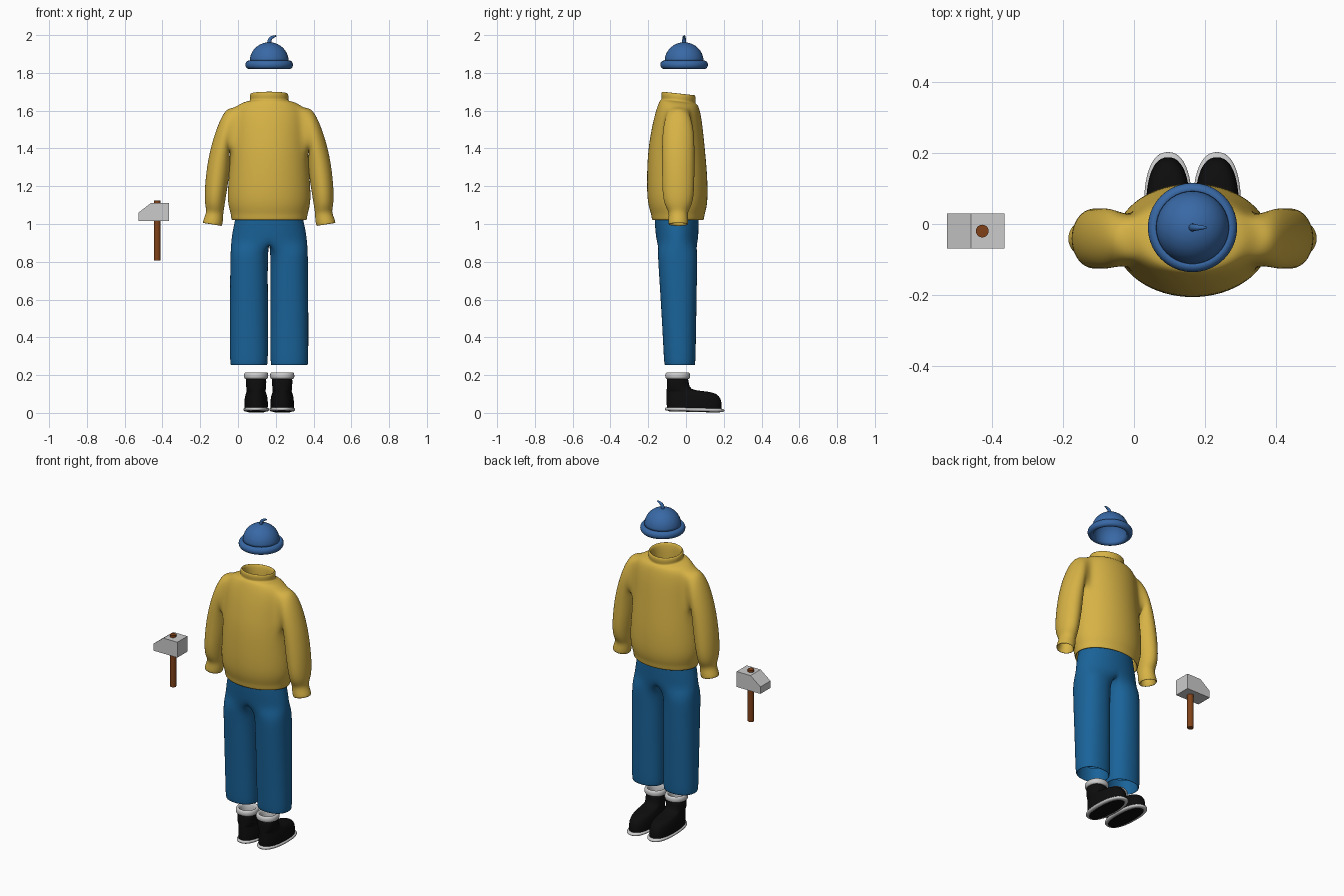
import bpy, bmesh
from math import sin, cos, pi, radians
from mathutils import Vector

if "Cube" in bpy.data.objects:
    bpy.data.objects.remove(bpy.data.objects["Cube"])

CX = 0.165  # centre line of the clothed figure


def material(name, rgb):
    m = bpy.data.materials.new(name)
    m.diffuse_color = (*rgb, 1)
    m.use_nodes = True
    m.node_tree.nodes["Principled BSDF"].inputs["Base Color"].default_value = m.diffuse_color
    return m


YELLOW = material("yellow_knit", (0.68, 0.45, 0.06))
DENIM = material("blue_denim", (0.01, 0.125, 0.32))
HAT = material("hat_blue", (0.04, 0.14, 0.38))
BLACK = material("black_leather", (0.004, 0.004, 0.004))
WOOD = material("brown_wood", (0.22, 0.055, 0.01))


def loft(bm, rings, closed=True, caps=(False, False)):
    """Skin a list of equally long rings with quads; returns vert rows and face rows."""
    rows = [[bm.verts.new(p) for p in ring] for ring in rings]
    n = len(rows[0])
    faces = []
    for a, b in zip(rows, rows[1:]):
        faces.append([bm.faces.new((a[i], a[(i + 1) % n], b[(i + 1) % n], b[i]))
                      for i in range(n if closed else n - 1)])
    for row, cap in zip((rows[0], rows[-1]), caps):
        if cap:
            bm.faces.new(row)
    return rows, faces


def finish(name, bm, mat=None, mirror=False, subsurf=0, smooth=True, x=CX):
    bmesh.ops.recalc_face_normals(bm, faces=bm.faces[:])
    me = bpy.data.meshes.new(name)
    bm.to_mesh(me)
    bm.free()
    ob = bpy.data.objects.new(name, me)
    bpy.context.collection.objects.link(ob)
    ob.location.x = x
    if mat:
        me.materials.append(mat)
    for p in me.polygons:
        p.use_smooth = smooth
    if mirror:
        m = ob.modifiers.new("mirror", 'MIRROR')
        m.use_clip = True
        m.merge_threshold = 0.0005
    if subsurf:
        s = ob.modifiers.new("subdivide", 'SUBSURF')
        s.levels = s.render_levels = subsurf
    return ob


def power(v, e):
    return abs(v) ** e * (1 if v >= 0 else -1)


# Sweater: half torso, armhole cut in the side, sleeve bridged on, mirrored
bm = bmesh.new()
torso = [  # z, half width, half depth, y centre
    (1.08, .185, .125, -.043), (1.022, .19, .13, -.043), (1.018, .202, .139, -.043),
    (1.05, .204, .142, -.043), (1.075, .212, .151, -.043), (1.13, .224, .162, -.045),
    (1.25, .216, .162, -.047), (1.38, .206, .153, -.05), (1.46, .2, .143, -.048),
    (1.54, .197, .131, -.045), (1.61, .188, .115, -.042), (1.645, .145, .1, -.04),
    (1.648, .1, .088, -.04), (1.665, .103, .092, -.04), (1.687, .103, .092, -.04),
    (1.695, .093, .083, -.04), (1.675, .083, .073, -.04), (1.6, .08, .07, -.04)]
SEG = 12
rings = []
for z, rx, ry, yc in torso:
    ring = []
    for i in range(SEG + 1):
        a = -pi / 2 + pi * i / SEG
        y = ry * sin(a)
        tilt = -0.11 * y if z > 1.64 else 0
        ring.append((0 if i in (0, SEG) else rx * cos(a), yc + y, z + tilt))
    rings.append(ring)
rows, faces = loft(bm, rings, closed=False)
hole = {f for r in range(7, 10) for f in faces[r][4:8]}
rim = [e for e in bm.edges if len(e.link_faces) == 2 and sum(f in hole for f in e.link_faces) == 1]
bmesh.ops.delete(bm, geom=list(hole), context='FACES')

sleeve = [  # outer x, z, inner x, z, half depth
    (.228, 1.618, .213, 1.375, .083), (.277, 1.515, .206, 1.355, .088),
    (.315, 1.39, .205, 1.32, .088), (.335, 1.27, .213, 1.24, .088),
    (.343, 1.16, .228, 1.15, .086), (.34, 1.1, .237, 1.09, .072),
    (.331, 1.068, .243, 1.058, .05), (.343, 1.035, .243, 1.025, .053),
    (.355, 1.003, .249, .986, .055), (.342, 1.003, .261, .99, .044),
    (.322, 1.08, .255, 1.07, .036), (.32, 1.15, .25, 1.15, .05)]
rings = []
for xo, zo, xi, zi, ry in sleeve:
    c = Vector(((xo + xi) / 2, -.041, (zo + zi) / 2))
    u = Vector(((xo - xi) / 2, 0, (zo - zi) / 2)) * 1.02
    rings.append([c + u * cos(2 * pi * i / 14) + Vector((0, ry * sin(2 * pi * i / 14), 0))
                  for i in range(14)])
rows, faces = loft(bm, rings)
cuff = [bm.edges.get((rows[0][i], rows[0][(i + 1) % 14])) for i in range(14)]
bmesh.ops.bridge_loops(bm, edges=rim + cuff)
finish("sweater", bm, YELLOW, mirror=True, subsurf=2)

# Trousers: one leg whose upper rings open onto the centre plane, mirrored
bm = bmesh.new()
leg = [  # z, x centre, half width, half depth, y centre
    (.34, .107, .088, .073, -.033), (.258, .107, .089, .073, -.033),
    (.248, .107, .096, .079, -.033), (.265, .107, .101, .084, -.033),
    (.4, .107, .101, .088, -.035), (.6, .107, .101, .096, -.039),
    (.76, .107, .1, .102, -.043), (.85, .105, .1, .106, -.045)]
waist = [(.9, .202, .11, -.046), (.96, .195, .114, -.048),
         (1.02, .181, .117, -.05), (1.07, .172, .115, -.05)]
N = 24
rings = [[(cx + rx * power(cos(2 * pi * i / N), .9), yc + ry * power(sin(2 * pi * i / N), .9), z)
          for i in range(N)] for z, cx, rx, ry, yc in leg]
for z, rx, ry, yc in waist:
    ring = []
    for i in range(N):
        k = i if i <= N // 2 else i - N
        if abs(k) < 9:
            ring.append((rx * cos(k * pi / 18), yc + ry * sin(k * pi / 18), z))
        else:
            ring.append((0, yc + ry * (12 - abs(k)) / 3 * (1 if k > 0 else -1), z))
    rings.append(ring)
loft(bm, rings)
bmesh.ops.delete(bm, geom=[f for f in bm.faces if all(v.co.x < 1e-5 for v in f.verts)],
                 context='FACES')
finish("trousers", bm, DENIM, mirror=True, subsurf=2)


# Boots: stacked outlines from heel y to toe y
def boot_part(name, rings, mat=None, caps=(False, False), e=.85, tilt=0):
    bm = bmesh.new()
    out = []
    for z, y0, y1, w in rings:
        yc, ry = (y0 + y1) / 2, (y1 - y0) / 2
        ring = []
        for i in range(24):
            a = 2 * pi * i / 24
            y = yc + ry * power(sin(a), e)
            ring.append((.069 + w * power(cos(a), e), y, z - tilt * (y - .2)))
        out.append(ring)
    loft(bm, out, caps=caps)
    return finish(name, bm, mat, mirror=True, subsurf=1)


boot_part("boot_uppers", [
    (.015, -.1, .188, .061), (.04, -.104, .191, .063), (.075, -.104, .186, .062),
    (.1, -.104, .168, .056), (.113, -.104, .125, .05), (.119, -.103, .04, .051),
    (.135, -.102, .016, .053), (.19, -.102, .013, .056), (.19, -.09, 0, .044),
    (.1, -.09, 0, .044), (.04, -.088, 0, .042)], BLACK, (False, True))
boot_part("boot_cuffs", [
    (.18, -.098, .01, .052), (.18, -.108, .021, .063), (.196, -.112, .024, .066),
    (.212, -.108, .021, .063), (.217, -.1, .012, .055), (.21, -.088, 0, .043),
    (.16, -.086, -.002, .041)], e=.95)
boot_part("boot_soles", [
    (.004, -.1, .188, .054), (.004, -.11, .2, .064), (.012, -.115, .206, .07),
    (.021, -.113, .203, .068), (.024, -.098, .185, .058)], None, (True, True), tilt=.025)
boot_part("boot_treads", [
    (.006, -.096, .182, .05), (.001, -.096, .182, .05), (.001, -.09, .176, .045)],
    BLACK, (False, True), tilt=.025)


# Hat: hollow dome with rolled brim, turned from one profile
def lathe(name, profile, mat, y, n=40):
    bm = bmesh.new()
    loft(bm, [[(r * cos(2 * pi * i / n), y + r * sin(2 * pi * i / n), z) for i in range(n)]
              for r, z in profile], caps=(True, True))
    ob = finish(name, bm, mat)
    return ob


dome = [(.103 * cos(radians(a)), 1.862 + .1 * sin(radians(a))) for a in range(0, 90, 8)]
lining = [(r * .9, z - .008) for r, z in reversed(dome)]
brim = [(.108 + .018 * cos(radians(a)), 1.843 + .022 * sin(radians(a)))
        for a in range(-150, 121, 18)]
lathe("hat", lining + brim + dome, HAT, -.01)

# Hat stalk: tapered bent tube
bm = bmesh.new()
stalk = [(0, 1.95, .013, 90), (0, 1.968, .011, 85), (.006, 1.982, .01, 60),
         (.018, 1.991, .008, 35), (.036, 1.996, .0045, 15), (.04, 1.997, .002, 10)]
loft(bm, [[(x - r * cos(2 * pi * i / 12) * sin(radians(d)), -.01 + r * sin(2 * pi * i / 12),
            z + r * cos(2 * pi * i / 12) * cos(radians(d))) for i in range(12)]
          for x, z, r, d in stalk], caps=(True, True))
finish("hat_stalk", bm, HAT, subsurf=1)

# Hammer: wedge-ended head and round handle
bm = bmesh.new()
side = [(-.527, 1.017), (-.365, 1.017), (-.365, 1.112), (-.46, 1.112), (-.527, 1.06)]
loft(bm, [[(x, y, z) for x, z in side] for y in (-.069, .029)], caps=(True, True))
finish("hammer_head", bm, smooth=False, x=0)

bpy.ops.mesh.primitive_cylinder_add(vertices=20, radius=.018, depth=.318,
                                    location=(-.428, -.02, .966))
handle = bpy.context.object
handle.name = "hammer_handle"
handle.data.materials.append(WOOD)
bpy.ops.object.shade_smooth_by_angle()
